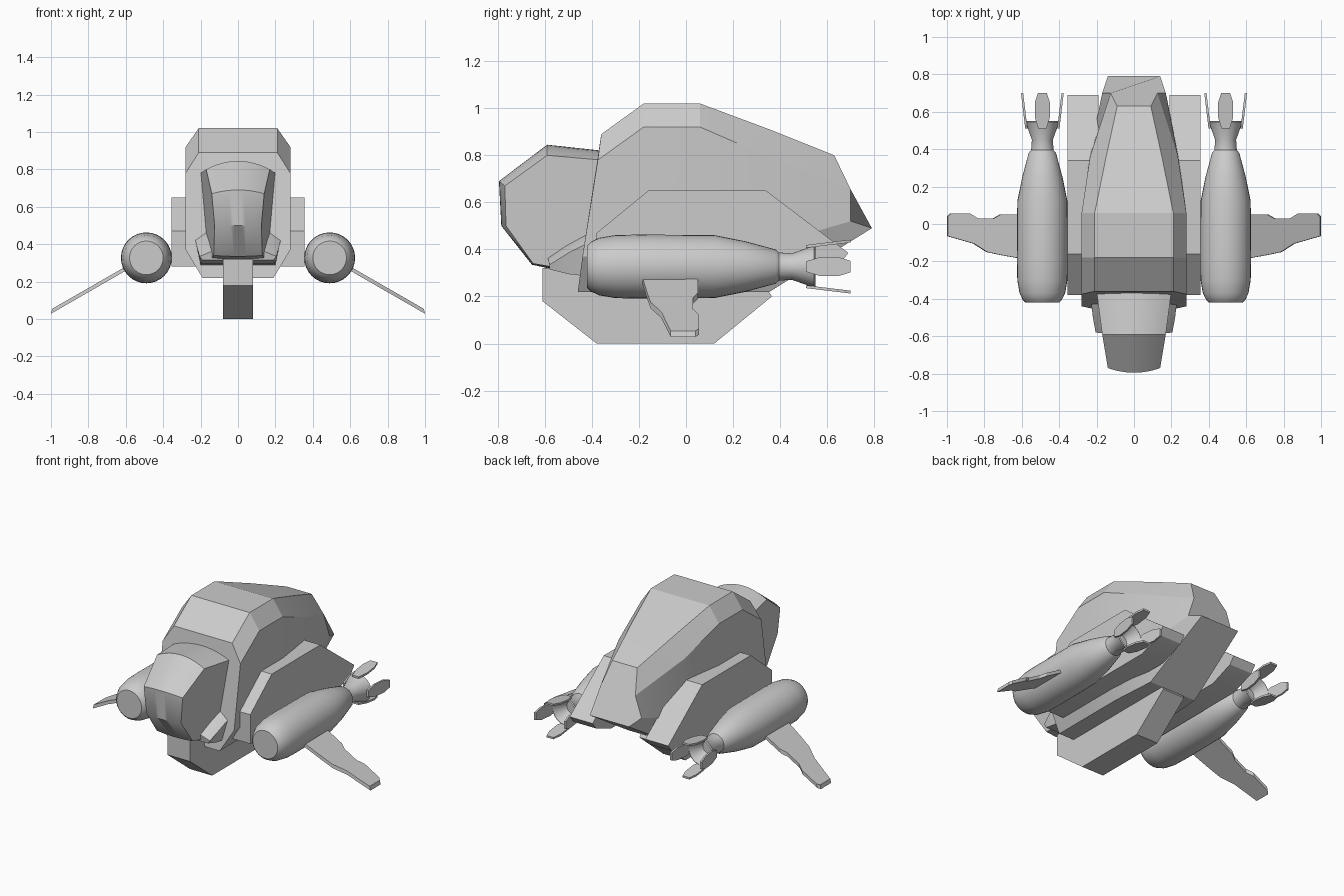
import bpy, bmesh, math
from mathutils import Vector, Matrix

cube = bpy.data.objects.get("Cube")
if cube:
    bpy.data.objects.remove(cube, do_unlink=True)

grey = bpy.data.materials.new("hull_grey")
grey.use_nodes = True
grey.diffuse_color = (0.6, 0.6, 0.6, 1)
grey.node_tree.nodes["Principled BSDF"].inputs["Base Color"].default_value = (0.6, 0.6, 0.6, 1)


def loft(name, rings, closed=False, smooth=30):
    """Skin matching rings of points; cap both ends unless closed."""
    bm = bmesh.new()
    vs = [[bm.verts.new(p) for p in r] for r in rings]
    n = len(vs[0])
    for a, b in zip(vs, vs[1:] + vs[:1] if closed else vs[1:]):
        for i in range(n):
            j = (i + 1) % n
            bm.faces.new((a[i], a[j], b[j], b[i]))
    if not closed:
        bm.faces.new(vs[0][::-1])
        bm.faces.new(vs[-1])
    bmesh.ops.recalc_face_normals(bm, faces=bm.faces)
    me = bpy.data.meshes.new(name)
    bm.to_mesh(me)
    bm.free()
    me.materials.append(grey)
    ob = bpy.data.objects.new(name, me)
    bpy.context.collection.objects.link(ob)
    bpy.ops.object.select_all(action="DESELECT")
    ob.select_set(True)
    bpy.context.view_layer.objects.active = ob
    bpy.ops.object.shade_smooth_by_angle(angle=math.radians(smooth))
    return ob


def mirrored(half):
    """Complete a right-hand half section with its mirror image."""
    return half + [(-x, y, z) for x, y, z in reversed(half)]


def slab(name, profile, x0, x1):
    return loft(name, [[(x, y, z) for y, z in profile] for x in (x0, x1)])


# Main hull: top, shoulder, lower shoulder and keel edge at each station
loft("hull", [mirrored(s) for s in (
    [(.21, -.36, .89), (.28, -.375, .78), (.28, -.44, .37), (.19, -.46, .22)],
    [(.21, -.18, 1.02), (.28, -.18, .92), (.28, -.18, .37), (.19, -.18, .22)],
    [(.21, .06, 1.02), (.28, .06, .92), (.28, .06, .37), (.19, .06, .22)],
    [(.15, .355, .91), (.235, .36, .79), (.24, .36, .42), (.17, .355, .22)],
    [(.09, .63, .80), (.125, .70, .655), (.17, .70, .52), (.14, .79, .49)],
)], smooth=20)

# Cockpit canopy: side outline bulging towards the centre line
edge = [(.20, -.36, .78), (.17, -.59, .80), (.14, -.77, .67),
        (.125, -.765, .50), (.13, -.65, .34), (.16, -.42, .30)]
centre = [(-.36, .82), (-.59, .845), (-.795, .69), (-.785, .50), (-.655, .335), (-.42, .285)]
rings = []
for k in range(-6, 7):
    t = k / 6
    w = 1 - t * t
    rings.append([(x * t, y + (cy - y) * w, z + (cz - z) * w)
                  for (x, y, z), (cy, cz) in zip(edge, centre)])
loft("cockpit", rings, smooth=35)

# Chin with cheek wedges below the cockpit
loft("chin", [mirrored(s) for s in (
    [(.17, -.41, .47), (.23, -.41, .43), (.20, -.41, .285)],
    [(.16, -.50, .42), (.22, -.50, .385), (.20, -.50, .295)],
    [(.12, -.59, .37), (.205, -.58, .335), (.19, -.58, .315)],
)])

# Central keel
slab("keel", [(-.61, .32), (-.61, .18), (-.38, 0), (.12, 0),
              (.365, .20), (.34, .24), (.2, .32)], -.08, .08)

for side, s in (("left", 1), ("right", -1)):
    # Side sponson
    slab(side + "_sponson", [(-.38, .28), (-.38, .47), (-.16, .65), (.34, .65),
                             (.69, .385), (.655, .34), (.5, .28)], s * .19, s * .355)

    # Engine pod and flared nozzle, turned around the y axis
    pod = Vector((s * .49, 0, .327))
    outline = [(-.42, .09), (-.405, .105), (-.37, .122), (-.30, .134), (-.2, .136), (.12, .134),
               (.25, .108), (.38, .073), (.395, .06), (.45, .056), (.545, .09),
               (.55, .083), (.47, .04)]
    seg = 32
    loft(side + "_engine_pod", [
        [pod + Vector((r * math.cos(a), y, r * math.sin(a)))
         for a in (math.tau * i / seg for i in range(seg))] for y, r in outline])

    # Four splayed petals around the nozzle
    petal = [(-.022, .51), (-.04, .57), (-.04, .65), (-.024, .70),
             (.024, .70), (.04, .65), (.04, .57), (.022, .51)]
    for i in range(4):
        turn = Matrix.Rotation(i * math.pi / 2, 3, "Y")
        loft(f"{side}_petal_{i + 1}", [
            [pod + turn @ Vector((x, y, .088 + (y - .53) * .12 + d)) for x, y in petal]
            for d in (-.006, .006)])

    # Drooping wing with a notched trailing edge
    plan = [(.55, .05), (.72, .05), (.755, .03), (.84, .03), (.88, .055), (.985, .055),
            (1, .04), (1, -.065), (.86, -.105), (.79, -.15), (.72, -.165), (.55, -.195)]
    loft(side + "_wing", [
        [(s * (x - (.006 if d > 0 else 0)), y, .30 - (x - .55) * .575 + d) for x, y in plan]
        for d in (-.013, .013)])
